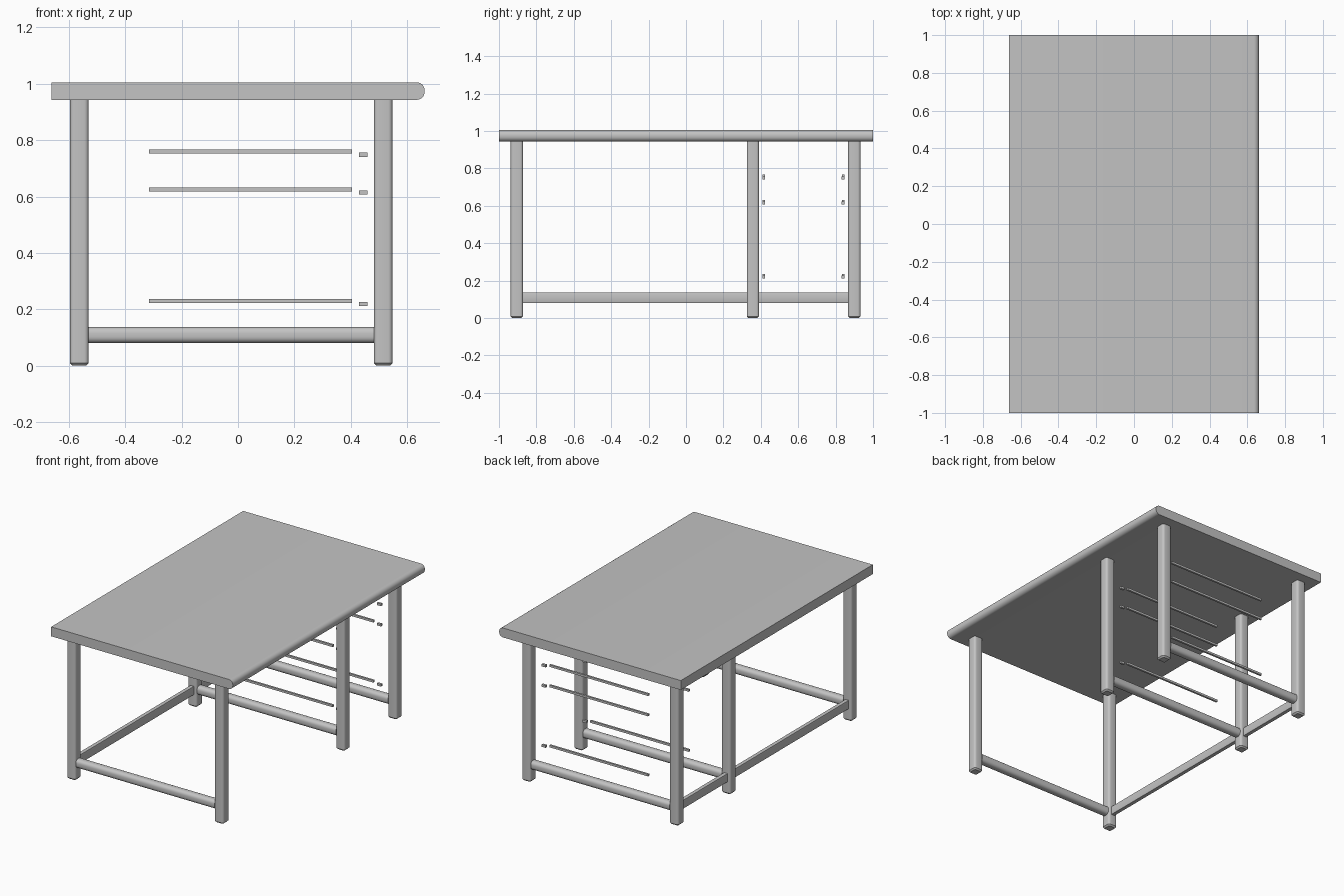
import bpy
import bmesh
import math

if "Cube" in bpy.data.objects:
    bpy.data.objects.remove(bpy.data.objects["Cube"])

grey = bpy.data.materials.new("plain grey")
grey.diffuse_color = (0.55, 0.55, 0.55, 1)
grey.use_nodes = True
grey.node_tree.nodes["Principled BSDF"].inputs["Base Color"].default_value = grey.diffuse_color


def box(name, x, y, z, pick=None, radius=0.0, segments=4, foot=0.0):
    """Box from (min, max) ranges; edges chosen by pick are rounded, foot chamfers the base."""
    bm = bmesh.new()
    bmesh.ops.create_cube(bm, size=1)
    for v in bm.verts:
        for i, (lo, hi) in enumerate((x, y, z)):
            v.co[i] = hi if v.co[i] > 0 else lo
    if pick:
        edges = [e for e in bm.edges if pick(e)]
        bmesh.ops.bevel(bm, geom=edges, offset=radius, segments=segments,
                        profile=0.5, affect='EDGES')
    if foot:
        base = [e for e in bm.edges if all(v.co.z < z[0] + 1e-5 for v in e.verts)]
        bmesh.ops.bevel(bm, geom=base, offset=foot, segments=1, affect='EDGES')
    mesh = bpy.data.meshes.new(name)
    bm.to_mesh(mesh)
    bm.free()
    mesh.materials.append(grey)
    obj = bpy.data.objects.new(name, mesh)
    bpy.context.collection.objects.link(obj)
    bpy.context.view_layer.objects.active = obj
    obj.select_set(True)
    bpy.ops.object.shade_smooth_by_angle(angle=math.radians(35))
    obj.select_set(False)
    return obj


def along(axis):
    """Pick the edges that run along one axis."""
    def test(e):
        d = e.verts[1].co - e.verts[0].co
        return abs(d[axis]) > 0.99 * d.length
    return test


def around(c, size):
    return (c - size / 2, c + size / 2)


# Table top with one rounded long edge
box("table_top", (-0.662, 0.662), (-1, 1), (0.943, 1.005),
    lambda e: along(1)(e) and e.verts[0].co.x > 0, 0.028, 6)

# Three pairs of rounded legs, joined by rounded cross rails
LEG = 0.066
leg_x = (-0.563, 0.515)
leg_y = (-0.904, 0.358, 0.900)
for row, y in zip(("end", "middle", "far"), leg_y):
    for side, x in zip(("back", "front"), leg_x):
        box(f"{row}_{side}_leg", around(x, LEG), around(y, LEG), (0, 0.943),
            along(2), 0.015, 4, foot=0.009)
    box(f"{row}_cross_rail", (leg_x[0] + LEG / 2, leg_x[1] - LEG / 2),
        around(y, 0.056), (0.08, 0.137), along(0), 0.022, 5)

# Thin long rails between the back legs
for name, a, b in (("long_back_rail", leg_y[0], leg_y[1]),
                   ("short_back_rail", leg_y[1], leg_y[2])):
    box(name, around(leg_x[0], 0.026), (a + LEG / 2, b - LEG / 2),
        (0.08, 0.137), along(1), 0.003, 2)

# Drawer runners with a small stop in front of each
for level, z in zip(("lower", "middle", "upper"), (0.222, 0.618, 0.752)):
    for side, y in zip(("inner", "outer"), (0.416, 0.840)):
        box(f"{level}_{side}_runner", (-0.316, 0.404), around(y, 0.013), (z, z + 0.014))
        box(f"{level}_{side}_stop", (0.430, 0.459), around(y, 0.015), (z - 0.011, z + 0.004))
